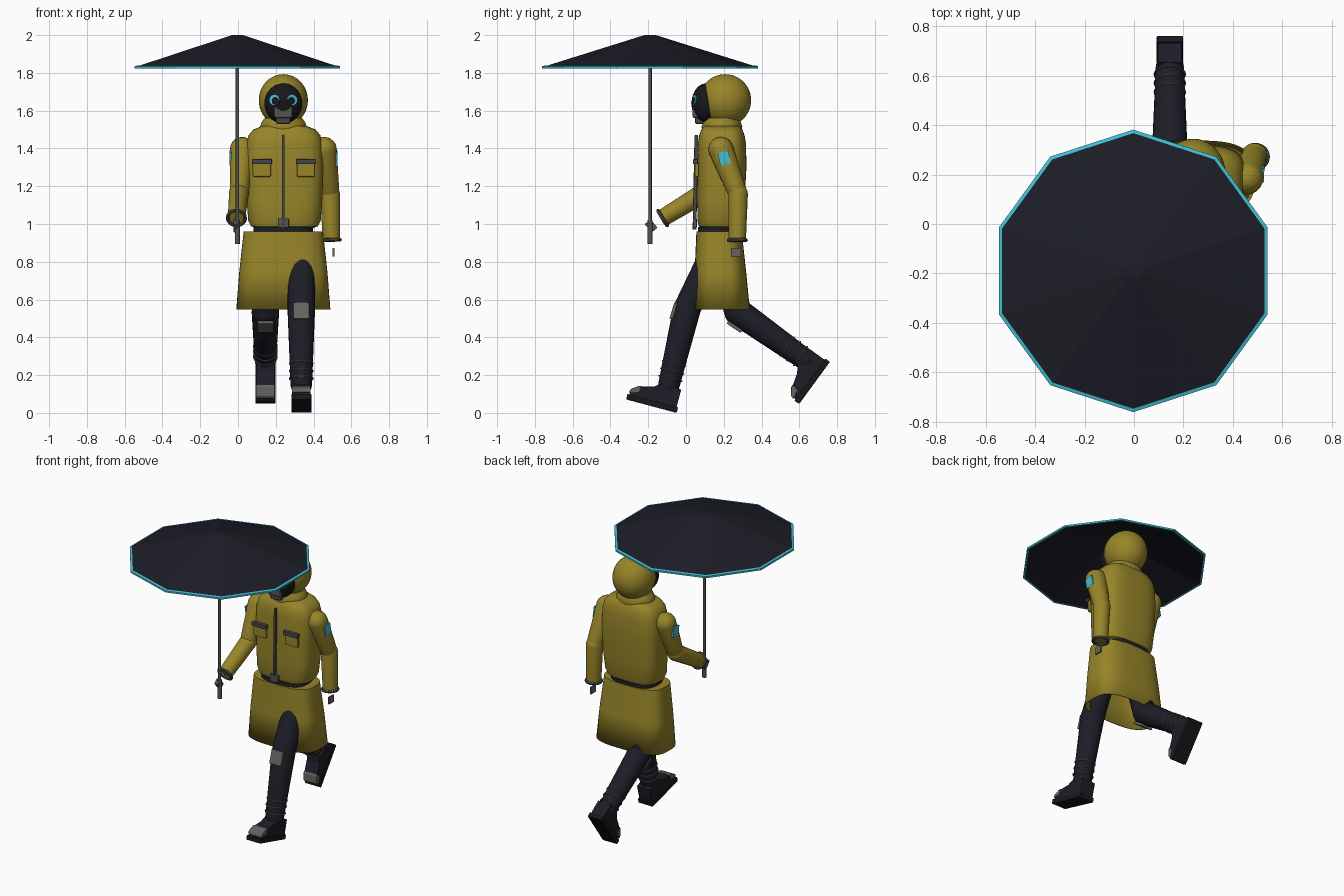
import bpy, bmesh, math
from mathutils import Vector, Matrix

if "Cube" in bpy.data.objects:
    bpy.data.objects.remove(bpy.data.objects["Cube"])

def colour(name, r, g, b):
    m = bpy.data.materials.new(name)
    m.diffuse_color = (r, g, b, 1)
    m.use_nodes = True
    m.node_tree.nodes["Principled BSDF"].inputs["Base Color"].default_value = m.diffuse_color
    return m

YELLOW = colour("raincoat_yellow", 0.31, 0.235, 0.022)
DARK = colour("dark_navy", 0.0125, 0.0125, 0.021)
BLACK = colour("mask_black", 0.009, 0.009, 0.012)
GREY = colour("mid_grey", 0.125, 0.125, 0.118)
METAL = colour("metal_grey", 0.09, 0.09, 0.088)
STEEL = colour("dark_grey", 0.06, 0.06, 0.063)
CYAN = colour("cyan", 0.05, 0.52, 0.65)
CX = 0.24  # body centre line

def finish(bm, name, mat, M=None, smooth=True, bevel=0, solid=0):
    bmesh.ops.recalc_face_normals(bm, faces=bm.faces)
    if M:
        bm.transform(M)
    me = bpy.data.meshes.new(name)
    bm.to_mesh(me)
    bm.free()
    me.materials.append(mat)
    ob = bpy.data.objects.new(name, me)
    bpy.context.collection.objects.link(ob)
    if solid:
        s = ob.modifiers.new("thickness", 'SOLIDIFY')
        s.thickness = solid
    if bevel:
        b = ob.modifiers.new("bevel", 'BEVEL')
        b.width, b.segments = bevel, 2
    if smooth:
        bpy.ops.object.select_all(action='DESELECT')
        ob.select_set(True)
        bpy.context.view_layer.objects.active = ob
        bpy.ops.object.shade_smooth_by_angle(angle=math.radians(35))
    return ob

def loft(name, rings, mat, n=40, p=2, M=None, caps=(True, True), **kw):
    """Skin superellipse rings given as (z, x centre, y centre, x radius, y radius)."""
    bm = bmesh.new()
    rows = []
    for z, cx, cy, rx, ry in rings:
        row = []
        for i in range(n):
            a = math.pi / 2 + math.tau * i / n
            c, s = math.cos(a), math.sin(a)
            x = math.copysign(abs(c) ** (2 / p), c)
            y = math.copysign(abs(s) ** (2 / p), s)
            row.append(bm.verts.new((cx + rx * x, cy + ry * y, z)))
        rows.append(row)
    for a, b in zip(rows, rows[1:]):
        for i in range(n):
            bm.faces.new((a[i], a[(i + 1) % n], b[(i + 1) % n], b[i]))
    if caps[0]:
        bm.faces.new(rows[0])
    if caps[1]:
        bm.faces.new(rows[-1])
    return finish(bm, name, mat, M, **kw)

def aim(origin, direction):
    return Matrix.Translation(origin) @ Vector(direction).to_track_quat('Z', 'Y').to_matrix().to_4x4()

def limb(name, a, b, ra, rb, mat, round_end=True):
    """Tapered capsule from a to b."""
    a, b = Vector(a), Vector(b)
    L = (b - a).length
    arc = [math.radians(t) for t in (5, 20, 40, 60, 75)]
    rings = [(-ra * math.cos(t), 0, 0, ra * math.sin(t), ra * math.sin(t)) for t in arc]
    rings += [(0, 0, 0, ra, ra), (L, 0, 0, rb, rb)]
    if round_end:
        rings += [(L + rb * math.cos(t), 0, 0, rb * math.sin(t), rb * math.sin(t)) for t in reversed(arc)]
    return loft(name, rings, mat, 24, 2, aim(a, b - a))

def ring(name, c, direction, R, r, mat, seg=28):
    bm = bmesh.new()
    k = 8
    v = [[bm.verts.new(((R + r * math.cos(math.tau * j / k)) * math.cos(math.tau * i / seg),
                        (R + r * math.cos(math.tau * j / k)) * math.sin(math.tau * i / seg),
                        r * math.sin(math.tau * j / k))) for j in range(k)] for i in range(seg)]
    for i in range(seg):
        for j in range(k):
            i2, j2 = (i + 1) % seg, (j + 1) % k
            bm.faces.new((v[i][j], v[i2][j], v[i2][j2], v[i][j2]))
    return finish(bm, name, mat, aim(c, direction))

def box(name, c, size, mat, rx=0, rz=0, bevel=0.003):
    bm = bmesh.new()
    bmesh.ops.create_cube(bm, size=1)
    M = (Matrix.Translation(c) @ Matrix.Rotation(rz, 4, 'Z') @ Matrix.Rotation(rx, 4, 'X')
         @ Matrix.Diagonal((*size, 1)))
    return finish(bm, name, mat, M, smooth=False, bevel=bevel)

def ball(name, c, r, mat, cut_y=None):
    bm = bmesh.new()
    bmesh.ops.create_uvsphere(bm, u_segments=40, v_segments=24, radius=1)
    bm.transform(Matrix.Translation(c) @ Matrix.Diagonal((*r, 1)))
    if cut_y is not None:
        geom = bm.verts[:] + bm.edges[:] + bm.faces[:]
        cut = bmesh.ops.bisect_plane(bm, geom=geom, plane_co=(0, cut_y, 0), plane_no=(0, -1, 0), clear_outer=True)
        bmesh.ops.holes_fill(bm, edges=[e for e in cut['geom_cut'] if isinstance(e, bmesh.types.BMEdge)])
    return finish(bm, name, mat)

# Umbrella
ux, uy = -0.003, -0.19
loft("umbrella_canopy", [(1.832, ux, uy, 0.566, 0.566), (2.0, ux, uy, 0.03, 0.03)], DARK, 10,
     caps=(False, True), smooth=False, solid=0.005)
loft("umbrella_rim", [(1.824, ux, uy, 0.558, 0.558), (1.824, ux, uy, 0.572, 0.572),
     (1.835, ux, uy, 0.572, 0.572), (1.839, ux, uy, 0.558, 0.558)], CYAN, 10, caps=(False, False), smooth=False)
loft("umbrella_pole", [(0.9, ux, uy, 0.009, 0.009), (1.99, ux, uy, 0.009, 0.009)], METAL, 12)
loft("umbrella_handle", [(0.895, ux, uy, 0.013, 0.013), (1.02, ux, uy, 0.013, 0.013)], METAL, 12)

# Coat body, belt and skirt
loft("coat_body", [(z, CX + 0.006, y, rx, ry) for z, y, rx, ry in (
    (0.978, 0.18, 0.15, 0.095), (0.988, 0.18, 0.177, 0.112), (1.02, 0.18, 0.192, 0.12),
    (1.12, 0.185, 0.2, 0.125), (1.3, 0.19, 0.206, 0.13), (1.42, 0.19, 0.202, 0.128),
    (1.47, 0.19, 0.19, 0.12), (1.5, 0.19, 0.165, 0.108), (1.518, 0.19, 0.12, 0.095))], YELLOW, 64, 3.1)
loft("belt", [(0.94, CX, 0.178, 0.158, 0.114), (0.984, CX, 0.178, 0.158, 0.114)], DARK, 48, 2.8)
loft("coat_skirt", [(0.548, CX, 0.188, 0.249, 0.15), (0.75, CX, 0.182, 0.233, 0.136),
     (0.96, CX, 0.175, 0.21, 0.12)], YELLOW, 64, 3.1, caps=(False, True), solid=0.006)
box("belt_buckle", (CX, 0.047, 1.005), (0.058, 0.02, 0.048), METAL)
box("zipper", (CX, 0.05, 1.22), (0.014, 0.02, 0.5), STEEL, rx=-0.02)
for s in (-1, 1):
    x = CX + 0.003 + s * 0.117
    box("chest_pocket", (x, 0.058, 1.29), (0.096, 0.022, 0.08), YELLOW, bevel=0.006)
    box("pocket_flap", (x, 0.05, 1.33), (0.106, 0.026, 0.026), STEEL)

# Hood, collar and mask
ball("hood", (CX, 0.207, 1.655), (0.13, 0.138, 0.138), YELLOW, cut_y=0.102)
loft("collar", [(1.5, CX, 0.19, 0.122, 0.105), (1.515, CX, 0.19, 0.124, 0.108),
     (1.54, CX, 0.19, 0.115, 0.1), (1.56, CX, 0.19, 0.1, 0.09)], YELLOW)
ball("face_mask", (CX, 0.107, 1.638), (0.1, 0.078, 0.106), BLACK)
for s in (-1, 1):
    M = aim((CX + s * 0.045, 0.047, 1.656), (s * 0.4, -1, 0.12))
    loft("eye_lens", [(-0.01, 0, 0, 0.028, 0.028), (0.006, 0, 0, 0.028, 0.028)], CYAN, 24, M=M)
    M = aim((CX + s * 0.033, 0.042, 1.645), (s * 0.4, -1, 0.12))
    loft("eye_pupil", [(-0.01, 0, 0, 0.018, 0.018), (0.008, 0, 0, 0.018, 0.018)], BLACK, 24, M=M)
box("respirator", (CX, 0.058, 1.59), (0.098, 0.046, 0.06), METAL, bevel=0.01)
box("respirator_chin", (CX, 0.07, 1.55), (0.076, 0.045, 0.04), STEEL, bevel=0.008)

# Arms: the lowered one and the one holding the umbrella
for s, elbow, wrist in ((1, (0.487, 0.275, 1.16), (0.494, 0.272, 0.925)),
                        (-1, (0.006, 0.1, 1.168), (-0.008, -0.115, 1.037))):
    shoulder = Vector((CX + s * 0.217, 0.185, 1.395))
    elbow, wrist = Vector(elbow), Vector(wrist)
    limb("upper_sleeve", shoulder, elbow, 0.066, 0.05, YELLOW)
    limb("lower_sleeve", elbow, wrist, 0.053, 0.046, YELLOW, round_end=False)
    ring("cuff", wrist + (wrist - elbow).normalized() * 0.01, wrist - elbow, 0.047, 0.009, METAL)
    m = shoulder.lerp(elbow, 0.2)
    tilt = 0.2 if s > 0 else -0.2
    box("sleeve_patch", (m.x + s * 0.059, m.y, m.z), (0.0095, 0.058, 0.07), CYAN, rx=tilt * s, bevel=0)
box("lowered_hand", (0.505, 0.265, 0.85), (0.01, 0.052, 0.046), GREY, bevel=0)
box("holding_hand", (-0.012, -0.185, 0.99), (0.026, 0.04, 0.058), METAL, rx=0.7)

# Boots: side profiles of (forward, up) points
UPPER = [(0.008, 0.025), (0.268, 0.025), (0.262, 0.055), (0.225, 0.083), (0.15, 0.105), (0.1, 0.14), (0.008, 0.125)]
SOLE = [(0, 0), (0.275, 0), (0.278, 0.03), (0, 0.03)]
TOE = [(0.222, 0.05), (0.272, 0.04), (0.267, 0.06), (0.23, 0.086), (0.215, 0.089)]

def boot(x, heel, f):
    M = Matrix(((1, 0, 0, x), (0, f[0], f[1], heel[0]), (0, f[1], -f[0], heel[1]), (0, 0, 0, 1)))
    for name, prof, w, mat in (("boot_upper", UPPER, 0.096, DARK), ("boot_sole", SOLE, 0.106, BLACK),
                               ("boot_toe_cap", TOE, 0.1, GREY)):
        bm = bmesh.new()
        face = bm.faces.new([bm.verts.new((-w / 2, a, b)) for a, b in prof])
        out = bmesh.ops.extrude_face_region(bm, geom=[face])
        bmesh.ops.translate(bm, vec=(w, 0, 0), verts=[v for v in out['geom'] if isinstance(v, bmesh.types.BMVert)])
        finish(bm, name, mat, M, smooth=False, bevel=0.003)

# Legs: hip, knee, ankle as (y, z); heel and forward direction of the boot; knee pad
for x, hip, knee, ankle, heel, f, pad, tilt in (
        (0.335, (0.14, 0.83), (0.005, 0.55), (-0.09, 0.15), (-0.05, 0.0), (-0.966, 0.258), (-0.066, 0.54), -0.3),
        (0.145, (0.19, 0.82), (0.275, 0.535), (0.635, 0.28), (0.762, 0.27), (-0.59, -0.807), (0.257, 0.456), 0.98)):
    H, K, A = (Vector((x, *q)) for q in (hip, knee, ankle))
    limb("thigh", H, K, 0.072, 0.072, DARK)
    limb("shin", K, A, 0.073, 0.057, DARK)
    for t in (0.72, 0.82, 0.92):
        ring("ankle_strap", K.lerp(A, t), A - K, 0.061, 0.0045, METAL)
    box("knee_pad", (x, *pad), (0.086, 0.018, 0.09), GREY, rx=tilt)
    boot(x, heel, f)
